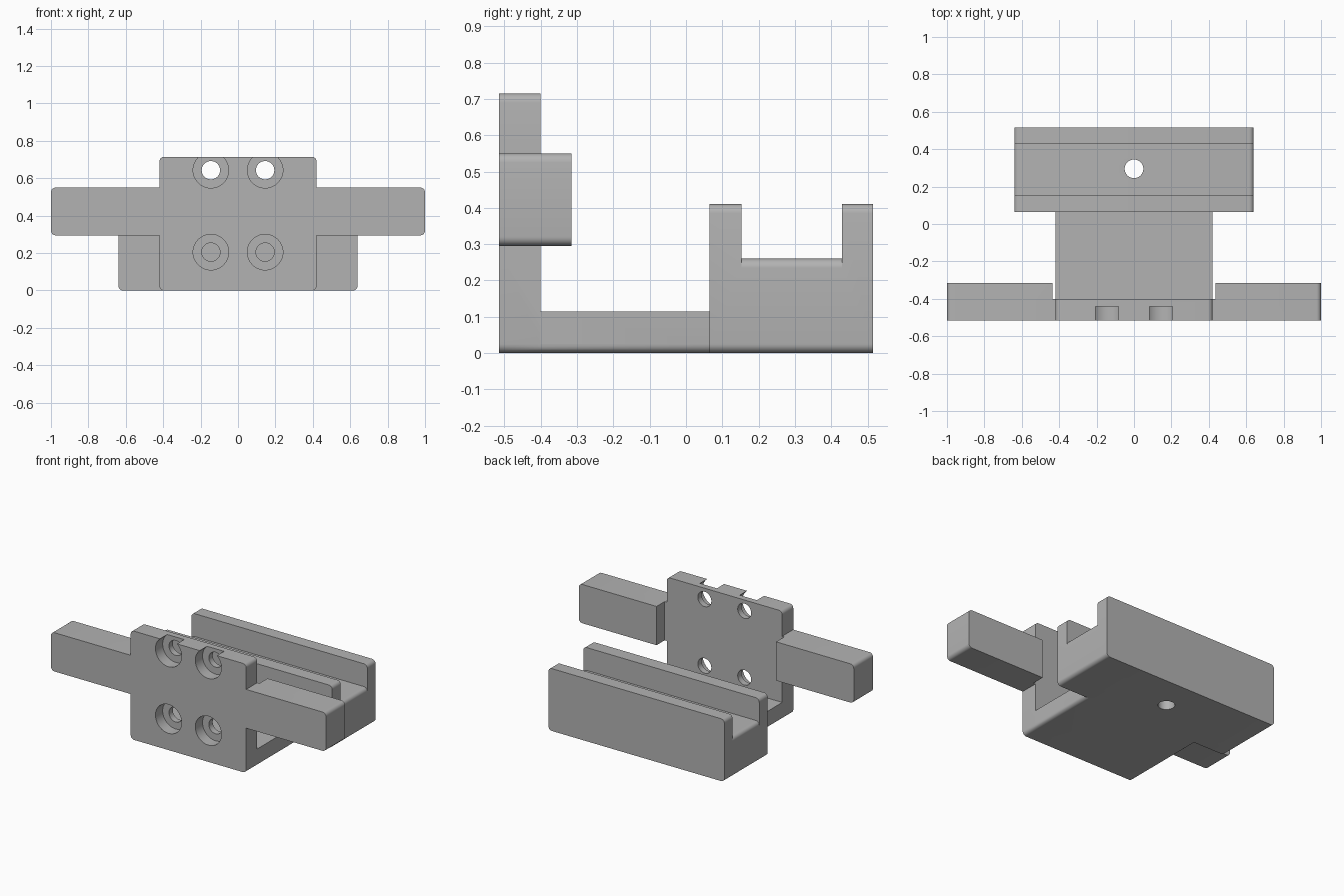
import bpy, bmesh, math
from mathutils import Matrix

if "Cube" in bpy.data.objects:
    bpy.data.objects.remove(bpy.data.objects["Cube"])

grey = bpy.data.materials.new("plain grey")
grey.diffuse_color = (0.45, 0.45, 0.45, 1)
grey.use_nodes = True
grey.node_tree.nodes["Principled BSDF"].inputs["Base Color"].default_value = grey.diffuse_color
R = 0.025    # edge rounding


def prism(name, x0, x1, y0, y1, z0, z1, rounded=(1, 1, 1, 1)):
    """Block along y; rounded flags: bottom left, bottom right, top right, top left."""
    corners = [(x0, z0, 1, 1, 180), (x1, z0, -1, 1, 270),
               (x1, z1, -1, -1, 0), (x0, z1, 1, -1, 90)]
    pts = []
    for (x, z, sx, sz, start), r in zip(corners, rounded):
        if not r:
            pts.append((x, z))
            continue
        for i in range(7):
            a = math.radians(start + 15 * i)
            pts.append((x + sx * R + R * math.cos(a), z + sz * R + R * math.sin(a)))
    bm = bmesh.new()
    face = bm.faces.new([bm.verts.new((x, y0, z)) for x, z in pts])
    ext = bmesh.ops.extrude_face_region(bm, geom=[face])
    verts = [v for v in ext["geom"] if isinstance(v, bmesh.types.BMVert)]
    bmesh.ops.translate(bm, verts=verts, vec=(0, y1 - y0, 0))
    return finish(name, bm)


def cylinder(name, radius, length, centre, axis):
    bm = bmesh.new()
    bmesh.ops.create_cone(bm, cap_ends=True, segments=48, radius1=radius,
                          radius2=radius, depth=length)
    if axis == "y":
        bm.transform(Matrix.Rotation(math.pi / 2, 4, "X"))
    bm.transform(Matrix.Translation(centre))
    return finish(name, bm)


def finish(name, bm):
    bmesh.ops.recalc_face_normals(bm, faces=bm.faces[:])
    mesh = bpy.data.meshes.new(name)
    bm.to_mesh(mesh)
    bm.free()
    mesh.materials.append(grey)
    ob = bpy.data.objects.new(name, mesh)
    bpy.context.collection.objects.link(ob)
    return ob


def combine(target, other, operation):
    bpy.context.view_layer.objects.active = target
    mod = target.modifiers.new(operation.lower(), "BOOLEAN")
    mod.operation, mod.solver, mod.object = operation, "EXACT", other
    bpy.ops.object.modifier_apply(modifier=mod.name)
    bpy.data.objects.remove(other)


# Upright plate, which becomes the whole bracket
bracket = prism("bracket", -0.42, 0.42, -0.515, -0.40, 0, 0.715)

# Side arms: joined to the plate in front, with a small gap behind it
combine(bracket, prism("arm_bridge", -0.5, 0.5, -0.515, -0.40, 0.295, 0.55, (0, 0, 0, 0)), "UNION")
combine(bracket, prism("right_arm", 0.435, 1, -0.515, -0.315, 0.295, 0.55, (0, 1, 1, 0)), "UNION")
combine(bracket, prism("left_arm", -1, -0.435, -0.515, -0.315, 0.295, 0.55, (1, 0, 0, 1)), "UNION")

# Flat web between plate and channel
combine(bracket, prism("web", -0.42, 0.42, -0.40, 0.065, 0, 0.115, (1, 1, 0, 0)), "UNION")

# Channel: two tall walls with a lower floor block between
combine(bracket, prism("front_wall", -0.64, 0.64, 0.065, 0.153, 0, 0.41), "UNION")
combine(bracket, prism("channel_floor", -0.64, 0.64, 0.153, 0.43, 0, 0.26), "UNION")
combine(bracket, prism("back_wall", -0.64, 0.64, 0.43, 0.515, 0, 0.41), "UNION")

# Counterbored screw holes in the plate
for x in (-0.145, 0.145):
    for z in (0.205, 0.643):
        combine(bracket, cylinder("bore", 0.095, 0.15, (x, -0.515, z), "y"), "DIFFERENCE")
        combine(bracket, cylinder("hole", 0.049, 0.3, (x, -0.45, z), "y"), "DIFFERENCE")

# Vertical hole in the channel floor
combine(bracket, cylinder("hole", 0.05, 0.6, (0, 0.295, 0.1), "z"), "DIFFERENCE")

bracket.select_set(True)
bpy.context.view_layer.objects.active = bracket
bpy.ops.object.shade_smooth_by_angle(angle=math.radians(30))
